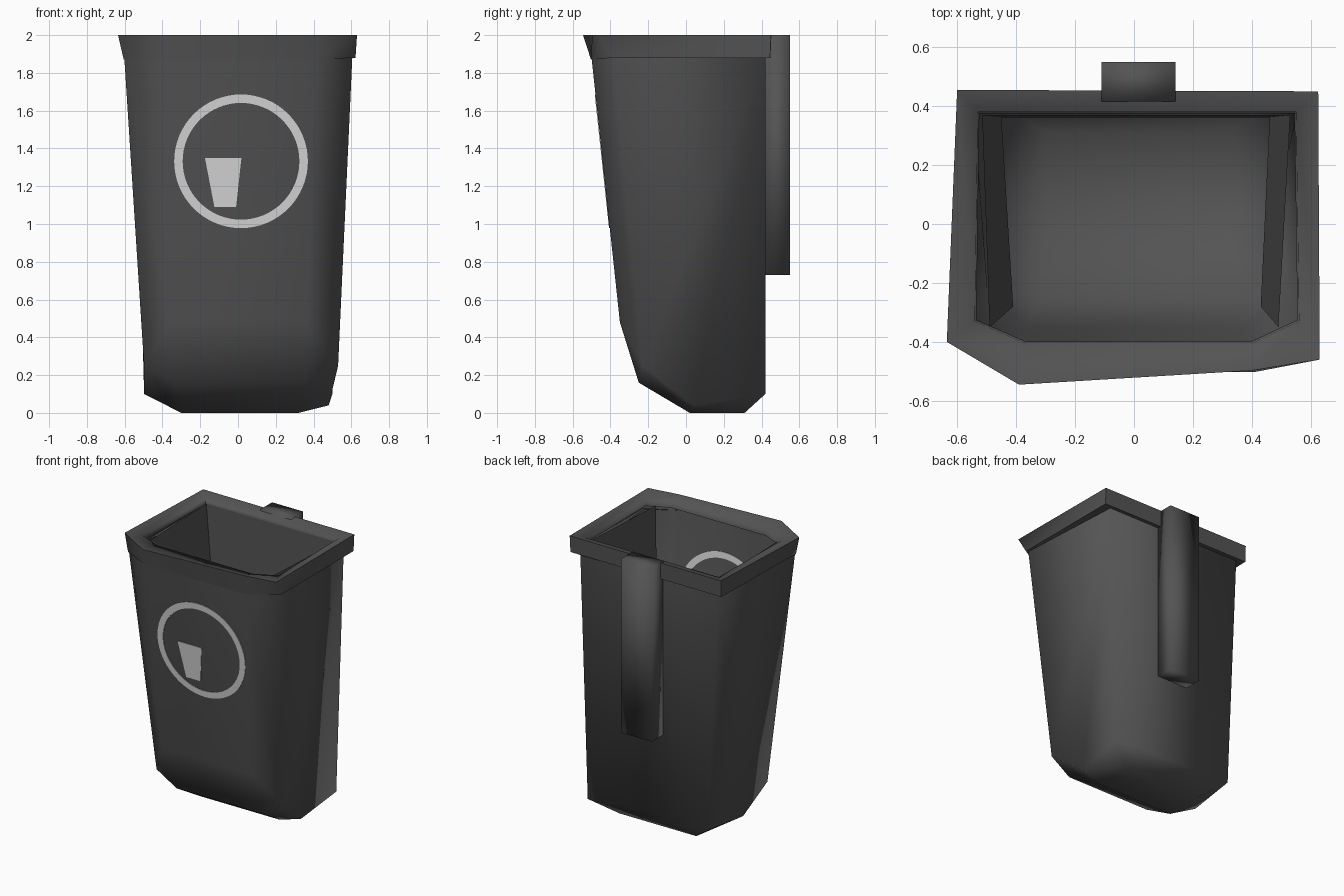
import bpy, bmesh, math

if "Cube" in bpy.data.objects:
    bpy.data.objects.remove(bpy.data.objects["Cube"])


def material(name, value):
    m = bpy.data.materials.new(name)
    m.diffuse_color = (value, value, value, 1)
    m.use_nodes = True
    m.node_tree.nodes["Principled BSDF"].inputs["Base Color"].default_value = m.diffuse_color
    return m


DARK = material("dark grey plastic", 0.088)
PALE = material("pale grey print", 0.70)


def finish(name, bm, mat, angle=None):
    me = bpy.data.meshes.new(name)
    bm.to_mesh(me)
    bm.free()
    me.materials.append(mat)
    ob = bpy.data.objects.new(name, me)
    bpy.context.collection.objects.link(ob)
    if angle:
        bpy.ops.object.select_all(action='DESELECT')
        ob.select_set(True)
        bpy.context.view_layer.objects.active = ob
        bpy.ops.object.shade_smooth_by_angle(angle=math.radians(angle))
    return ob


def loft(name, rings, angle):
    """Bridge successive rings of (x, y, z)."""
    bm = bmesh.new()
    loops = [[bm.verts.new(p) for p in r] for r in rings]
    for a, b in zip(loops, loops[1:]):
        for i in range(len(a)):
            j = (i + 1) % len(a)
            bm.faces.new((a[i], a[j], b[j], b[i]))
    return finish(name, bm, DARK, angle)


# Low-poly bin shell: neck, knee, heel and floor corners
neck = [(-0.545, 0.42, 1.88), (-0.602, -0.40, 1.88), (-0.40, -0.50, 1.88),
        (0.41, -0.50, 1.88), (0.605, -0.385, 1.88), (0.56, 0.42, 1.88)]
points = {"n%d" % i: p for i, p in enumerate(neck)}
points.update(
    k2=(-0.365, -0.35, 0.48), k3=(0.365, -0.35, 0.48),
    s1=(-0.497, -0.23, 0.245), s4=(0.53, -0.23, 0.25),
    h2=(-0.32, -0.25, 0.16), h3=(0.36, -0.25, 0.16),
    m1=(-0.497, 0.05, 0.10), m4=(0.48, 0.04, 0.04),
    b0=(-0.47, 0.42, 0.13), b5=(0.50, 0.42, 0.10),
    f0=(-0.30, 0.31, 0), f5=(0.32, 0.31, 0), f2=(-0.30, 0.02, 0), f3=(0.32, 0.02, 0))
faces = ("n0 n5 b5 b0, b0 b5 f5 f0, n0 b0 m1, b0 f0 m1, n0 m1 s1, n0 s1 n1, n1 s1 k2 n2, "
         "n2 k2 k3 n3, n3 k3 s4 n4, n5 n4 s4, n5 s4 m4, n5 m4 b5, k2 h2 h3 k3, "
         "s1 h2 k2, s4 k3 h3, h2 f2 f3 h3, s1 m1 f2, s1 f2 h2, m1 f0 f2, "
         "s4 h3 f3, s4 f3 m4, m4 f3 f5, m4 f5 b5, f0 f5 f3 f2")
bm = bmesh.new()
verts = {k: bm.verts.new(p) for k, p in points.items()}
for f in faces.split(","):
    bm.faces.new([verts[k] for k in f.split()])
bmesh.ops.recalc_face_normals(bm, faces=bm.faces)
finish("bin_shell", bm, DARK, 100)

# Flared rim with an inward lip
top = [(-0.60, 0.455, 2.0), (-0.635, -0.40, 2.0), (-0.39, -0.545, 2.0),
       (0.40, -0.497, 2.0), (0.63, -0.46, 2.0), (0.625, 0.45, 2.0)]
skirt = [(-0.60, 0.45, 1.88), (-0.605, -0.405, 1.87), (-0.40, -0.503, 1.87),
         (0.41, -0.502, 1.87), (0.622, -0.39, 1.88), (0.622, 0.445, 1.88)]
lip = [(-0.53, 0.38, 1.98), (-0.54, -0.33, 1.98), (-0.37, -0.405, 1.98),
       (0.40, -0.405, 1.98), (0.56, -0.33, 1.98), (0.55, 0.38, 1.98)]
lip_low = [(x * 0.99, y * 0.985, 1.94) for x, y, z in lip]
loft("rim", [neck, skirt, top, lip, lip_low], 85)

# Short lining panels hanging inside the opening
bm = bmesh.new()
low, high = 1.25, 1.95
strip = [(-0.49, -0.35, high), (-0.515, 0.37, high), (0.53, 0.37, high), (0.49, -0.35, high)]
base = [(-0.41, -0.28, low), (-0.45, 0.362, low), (0.46, 0.362, low), (0.43, -0.28, low)]
a = [bm.verts.new(p) for p in strip]
b = [bm.verts.new(p) for p in base]
for i in range(3):
    bm.faces.new((a[i], a[i + 1], b[i + 1], b[i]))
finish("lining_panels", bm, DARK)

# Mounting bracket on the back
bm = bmesh.new()
bmesh.ops.create_cube(bm, size=1)
for v in bm.verts:
    v.co = (0.015 + v.co.x * 0.25, 0.483 + v.co.y * 0.134, 1.365 + v.co.z * 1.27)
finish("mounting_bracket", bm, DARK, 100)


# Thin pale plates passing through the sloping front wall
def on_wall(x, z, offset):
    return (x, -0.50 + (1.88 - z) * 0.15 / 1.4 + offset, z)


def plate(name, outer, inner=None):
    bm = bmesh.new()
    n = len(outer)
    layers = []
    for off in (-0.004, 0.004):
        o = [bm.verts.new(on_wall(x, z, off)) for x, z in outer]
        k = [bm.verts.new(on_wall(x, z, off)) for x, z in inner] if inner else None
        if k:
            for i in range(n):
                j = (i + 1) % n
                bm.faces.new((o[i], o[j], k[j], k[i]))
        else:
            bm.faces.new(o)
        layers.append((o, k))
    for p, q in zip(*layers):
        if p:
            for i in range(n):
                j = (i + 1) % n
                bm.faces.new((p[i], p[j], q[j], q[i]))
    bmesh.ops.recalc_face_normals(bm, faces=bm.faces)
    finish(name, bm, PALE)


def circle(r, n=64):
    return [(0.016 + r * math.cos(2 * math.pi * i / n),
             1.332 + r * math.sin(2 * math.pi * i / n)) for i in range(n)]


plate("front_ring", circle(0.354), circle(0.309))
plate("front_tapered_panel", [(-0.125, 1.09), (-0.01, 1.09), (0.018, 1.35), (-0.175, 1.35)])
